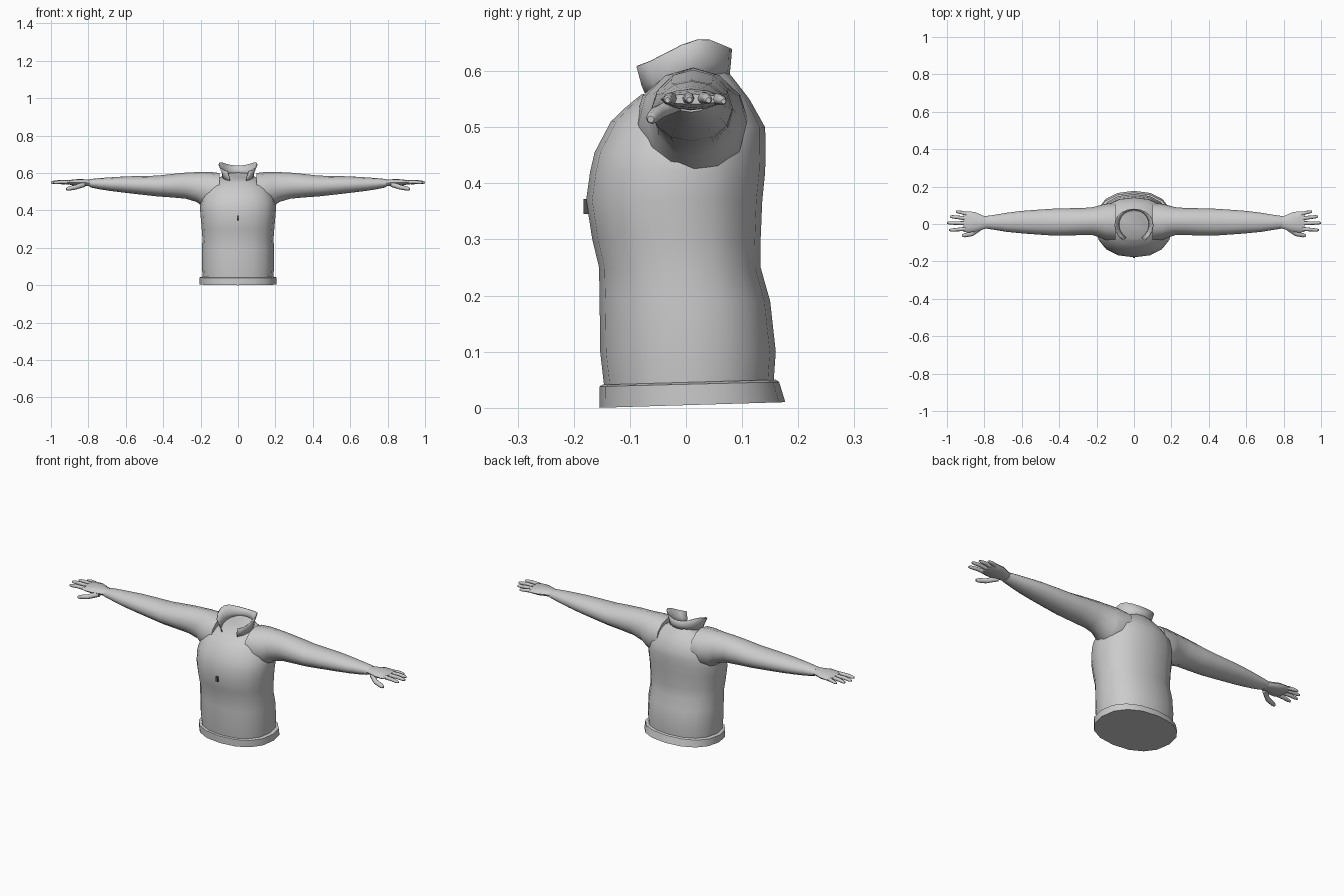
import bpy, bmesh, math
from mathutils import Vector

if "Cube" in bpy.data.objects:
    bpy.data.objects.remove(bpy.data.objects["Cube"])


def material(name, value):
    m = bpy.data.materials.new(name)
    m.diffuse_color = (value, value, value, 1)
    m.use_nodes = True
    m.node_tree.nodes["Principled BSDF"].inputs["Base Color"].default_value = m.diffuse_color
    return m


GREY = material("plain grey", 0.6)
DARK = material("dark grey", 0.08)


def finish(bm, name, mat, angle=50):
    bmesh.ops.recalc_face_normals(bm, faces=bm.faces)
    me = bpy.data.meshes.new(name)
    bm.to_mesh(me)
    bm.free()
    me.materials.append(mat)
    ob = bpy.data.objects.new(name, me)
    bpy.context.collection.objects.link(ob)
    bpy.ops.object.select_all(action='DESELECT')
    ob.select_set(True)
    bpy.context.view_layer.objects.active = ob
    bpy.ops.object.shade_smooth_by_angle(angle=math.radians(angle))
    return ob


def loft(name, rings, mat=GREY, angle=50):
    """Skin a list of closed point rings and cap both ends."""
    bm = bmesh.new()
    vs = [[bm.verts.new(p) for p in r] for r in rings]
    n = len(vs[0])
    for a, b in zip(vs, vs[1:]):
        for i in range(n):
            j = (i + 1) % n
            bm.faces.new((a[i], a[j], b[j], b[i]))
    bm.faces.new(vs[0])
    bm.faces.new(vs[-1])
    return finish(bm, name, mat, angle)


def spow(v, e):
    return math.copysign(abs(v) ** e, v)


def body_ring(zf, zb, yf, yb, hw, n=16, e=0.88):
    pts = []
    for i in range(n):
        a = math.tau * i / n
        s = spow(math.sin(a), e)
        pts.append((hw * spow(math.cos(a), e), (yf + yb) / 2 + (yb - yf) / 2 * s,
                    (zf + zb) / 2 + (zb - zf) / 2 * s))
    return pts


def limb_ring(x, y0, y1, z0, z1, n=12):
    return [(x, (y0 + y1) / 2 + (y1 - y0) / 2 * math.cos(math.tau * i / n),
             (z0 + z1) / 2 + (z1 - z0) / 2 * math.sin(math.tau * i / n)) for i in range(n)]


# Torso with sloped neck floor: front z, back z, front y, back y, half width
torso = [(.03, .03, -.145, .155, .188), (.10, .10, -.153, .160, .193),
         (.19, .19, -.154, .150, .193), (.25, .25, -.155, .133, .190),
         (.30, .30, -.167, .133, .194), (.37, .37, -.178, .136, .200),
         (.42, .42, -.171, .141, .204), (.455, .46, -.163, .142, .198),
         (.51, .50, -.134, .141, .180), (.535, .55, -.108, .113, .150),
         (.55, .585, -.090, .086, .110), (.558, .602, -.080, .072, .078)]
loft("torso", [body_ring(*r) for r in torso])

# Waistband hem
hem = [(.000, .010, -.154, .177, .206), (.038, .046, -.154, .166, .206),
       (.041, .050, -.149, .160, .192)]
loft("hem", [body_ring(*r) for r in hem], angle=40)

# Stand-up collar, open at the front and flared outward
bm = bmesh.new()
rows = []
count = 17
for k in range(count):
    a = math.radians(-90 + 33 + (360 - 66) * k / (count - 1))
    c, s = math.cos(a), math.sin(a)
    y0, y1 = -.003 + .076 * s, -.004 + (.081 if s > 0 else .097) * s
    top = .61 + .046 * min(1, max(0, (y1 + .08) / .09)) - .016 * max(0, (y1 - .045) / .032)
    low = .550 + .045 * (s + 1) / 2
    rows.append([bm.verts.new((.078 * c, y0, low)),
                 bm.verts.new((.082 * c, (y0 + y1) / 2, low * .6 + top * .4)),
                 bm.verts.new((.100 * c, y1, top))])
for a, b in zip(rows, rows[1:]):
    for i in range(2):
        bm.faces.new((a[i], b[i], b[i + 1], a[i + 1]))
collar = finish(bm, "collar", GREY, 40)
thick = collar.modifiers.new("thickness", 'SOLIDIFY')
thick.thickness = .005
thick.offset = -1

# Zip pull
loft("zip_pull", [[(x, y, z) for x, y in ((-.006, -.170), (.006, -.170), (.006, -.183), (-.006, -.183))]
                  for z in (.345, .372)], DARK)

# Sleeve and palm stations: x, y range, z range
sleeve = [(.10, -.090, .110, .43, .600), (.15, -.085, .108, .405, .606),
          (.19, -.070, .098, .420, .606), (.22, -.060, .090, .445, .605),
          (.28, -.059, .085, .463, .602), (.36, -.062, .084, .470, .594),
          (.43, -.062, .082, .475, .586), (.52, -.056, .076, .485, .584),
          (.60, -.050, .070, .494, .582), (.68, -.042, .060, .504, .577),
          (.74, -.032, .050, .513, .573), (.78, -.026, .044, .521, .569),
          (.795, -.024, .042, .527, .565)]
palm = [(.77, -.018, .034, .530, .562), (.81, -.030, .046, .530, .566),
        (.85, -.043, .064, .531, .568), (.89, -.045, .068, .535, .564),
        (.912, -.042, .066, .541, .559)]
# Digits: start, bend and tip points with radius
digits = {"little_finger": ((.895, .054, .550), (.925, .062, .549), (.952, .067, .546), .009),
          "ring_finger": ((.90, .030, .551), (.945, .036, .552), (.984, .040, .548), .0095),
          "middle_finger": ((.90, .004, .551), (.955, .005, .553), (1.0, .006, .549), .0095),
          "index_finger": ((.90, -.026, .551), (.945, -.030, .552), (.988, -.033, .548), .0095),
          "thumb": ((.82, -.020, .540), (.865, -.052, .525), (.918, -.063, .514), .0125)}


def digit(name, p0, p1, p2, r, sx):
    rings = []
    pts = [Vector(p) for p in (p0, p1, p2)]
    end = (pts[2] - pts[1]).normalized()
    stations = [(pts[0], r * 1.15), (pts[1], r), (pts[2] - end * .012, r * .88), (pts[2], r * .5)]
    for p, rad in stations:
        side = Vector((-end.y, end.x, 0)).normalized()
        up = end.cross(side)
        rings.append([(sx * q.x, q.y, q.z) for q in
                      (p + side * rad * math.cos(math.tau * i / 8) + up * rad * math.sin(math.tau * i / 8)
                       for i in range(8))])
    loft(name, rings)


for tag, sx in (("left", 1), ("right", -1)):
    for part, data in (("sleeve", sleeve), ("palm", palm)):
        loft(f"{tag}_{part}", [[(sx * x, y, z) for x, y, z in limb_ring(*r)] for r in data])
    for part, (p0, p1, p2, r) in digits.items():
        digit(f"{tag}_{part}", p0, p1, p2, r, sx)
